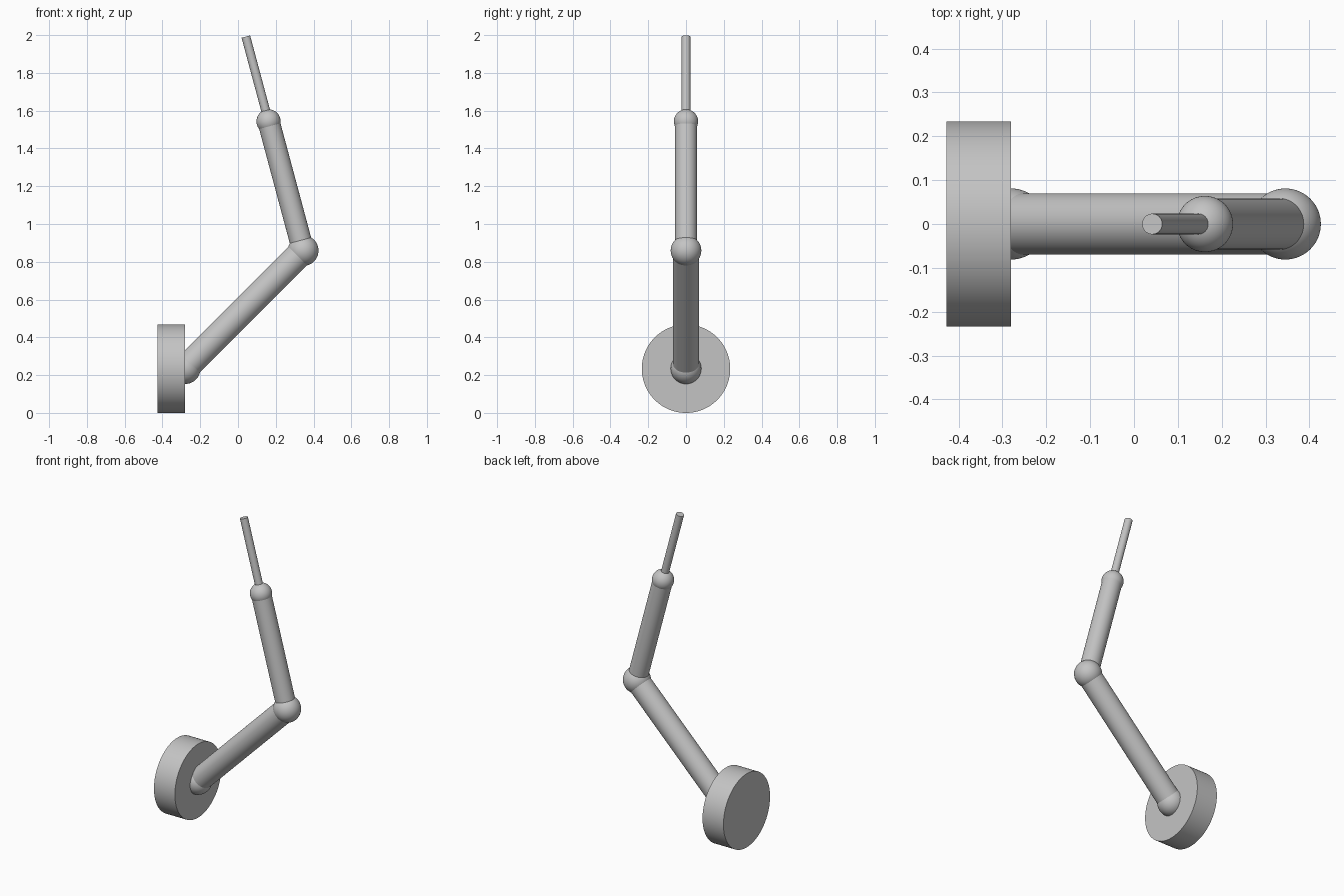
import bpy
import math
from mathutils import Vector

cube = bpy.data.objects.get("Cube")
if cube:
    bpy.data.objects.remove(cube, do_unlink=True)

GREY = (0.55, 0.55, 0.55, 1.0)
grey = bpy.data.materials.new("plain grey")
grey.use_nodes = True
grey.diffuse_color = GREY
grey.node_tree.nodes["Principled BSDF"].inputs["Base Color"].default_value = GREY


def finish(name):
    obj = bpy.context.object
    obj.name = name
    obj.data.materials.append(grey)
    bpy.ops.object.shade_smooth_by_angle(angle=math.radians(30))
    return obj


def rod(name, start, end, radius):
    axis = end - start
    bpy.ops.mesh.primitive_cylinder_add(
        vertices=96, radius=radius, depth=axis.length, location=(start + end) / 2,
        rotation=axis.to_track_quat("Z", "Y").to_euler())
    return finish(name)


def ball(name, centre, radius):
    bpy.ops.mesh.primitive_uv_sphere_add(
        segments=64, ring_count=32, radius=radius, location=centre)
    return finish(name)


def along(start, lean, length):
    """Point reached from start, leaning from vertical towards +x."""
    a = math.radians(lean)
    return start + Vector((math.sin(a), 0, math.cos(a))) * length


# Joint positions along the arm
shoulder = Vector((-0.28, 0, 0.234))
elbow = along(shoulder, 45, 0.884)
wrist = along(elbow, -15, 0.708)
tip = along(wrist, -15, 0.465)

# Upright base disc
rod("base_disc", shoulder - Vector((0.147, 0, 0)), shoulder, 0.234)

# Arm segments, thinner towards the tip
rod("lower_arm", shoulder, elbow, 0.07)
rod("upper_arm", elbow, wrist, 0.0585)
rod("tip_rod", wrist, tip, 0.0235)

# Ball joints
ball("shoulder_joint", shoulder, 0.081)
ball("elbow_joint", elbow, 0.081)
ball("wrist_joint", wrist, 0.064)
